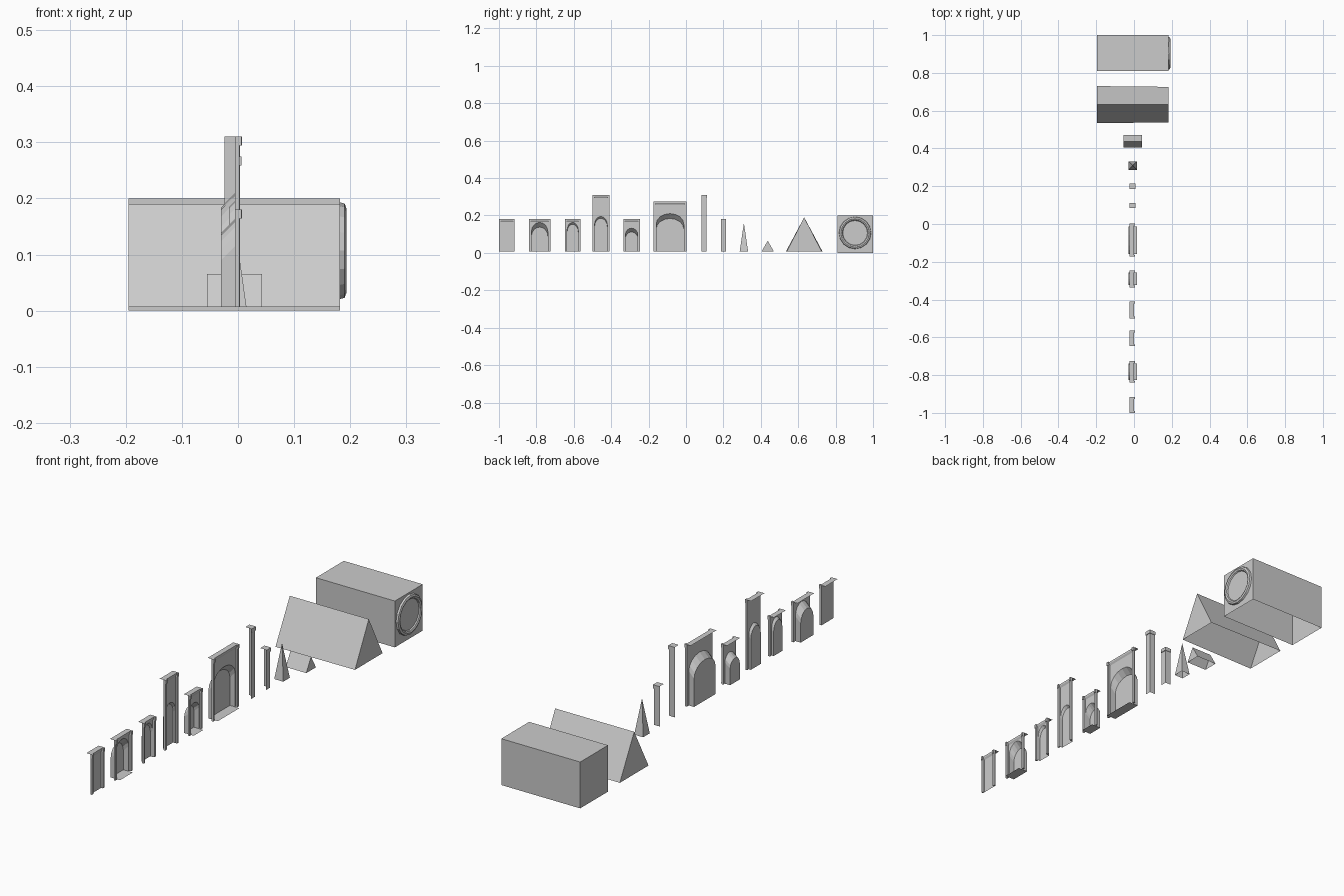
import bpy, bmesh, math

if "Cube" in bpy.data.objects:
    bpy.data.objects.remove(bpy.data.objects["Cube"])


def finish(bm, name):
    bmesh.ops.remove_doubles(bm, verts=bm.verts, dist=0.00005)
    bmesh.ops.recalc_face_normals(bm, faces=bm.faces)
    me = bpy.data.meshes.new(name)
    bm.to_mesh(me)
    bm.free()
    ob = bpy.data.objects.new(name, me)
    bpy.context.collection.objects.link(ob)
    return ob


def face(bm, *pts):
    return bm.faces.new([bm.verts.new(p) for p in pts])


def block(bm, x0, x1, y0, y1, z0, z1, open_bottom=False):
    b = [(x0, y0), (x1, y0), (x1, y1), (x0, y1)]
    for i in range(4):
        p, q = b[i], b[(i + 1) % 4]
        face(bm, (*p, z0), (*q, z0), (*q, z1), (*p, z1))
    face(bm, *[(*p, z1) for p in b])
    if not open_bottom:
        face(bm, *[(*p, z0) for p in b])


BASE = 0.007
SHEET = -0.005   # x of the wall sheets
BACK = -0.024    # rear edge of the top ledges


def arch(y0, y1, spring, top, n=8):
    c, r = (y0 + y1) / 2, (y1 - y0) / 2
    pts = [(c - r * math.cos(math.pi * i / n),
            spring + (top - spring) * math.sin(math.pi * i / n)) for i in range(n + 1)]
    return pts


def wall(name, y0, y1, top, opening=None):
    """Wall sheet with top ledge, edge pilasters and an optional arched recess.
    opening = (margin, spring, arch top, recess x, drop, floor front x or None)"""
    bm = bmesh.new()
    x = SHEET
    if opening is None:
        face(bm, (x, y0, BASE), (x, y1, BASE), (x, y1, top), (x, y0, top))
    else:
        m, spring, peak, xb, drop, floor = opening
        a0, a1 = y0 + m, y1 - m
        for s, e in ((y0, a0), (a1, y1)):
            face(bm, (x, s, BASE), (x, e, BASE), (x, e, top), (x, s, top))
        pts = arch(a0, a1, spring, peak)
        for (ya, za), (yb, zb) in zip(pts, pts[1:]):
            face(bm, (x, ya, za), (x, yb, zb), (x, yb, top), (x, ya, top))
        # recess with sloping arch soffit
        front = [(a0, BASE)] + pts + [(a1, BASE)]
        rear = [(y, z - drop if z > BASE else z) for y, z in front]
        for i in range(len(front) - 1):
            face(bm, (x, *front[i]), (x, *front[i + 1]), (xb, *rear[i + 1]), (xb, *rear[i]))
        face(bm, *[(xb, *p) for p in rear])
        if floor is not None:
            face(bm, (xb, a0, BASE), (floor, a0, BASE), (floor, a1, BASE), (xb, a1, BASE))
    # top ledge
    face(bm, (BACK, y0, top), (0, y0, top), (0, y1, top), (BACK, y1, top))
    face(bm, (0, y0, top), (0, y1, top), (0, y1, top - 0.008), (0, y0, top - 0.008))
    face(bm, (0, y0, top - 0.008), (0, y1, top - 0.008), (x, y1, top - 0.016), (x, y0, top - 0.016))
    # pilasters with small capitals
    for s, e in ((y0, y0 + 0.01), (y1 - 0.01, y1)):
        block(bm, x, 0.003, s, e, BASE, top - 0.016)
        block(bm, x, 0.006, s, e, top - 0.016, top)
    return finish(bm, name)


wall("plain_wall", -1.0, -0.916, 0.18)
wall("door_wall", -0.84, -0.725, 0.18, (0.014, 0.115, 0.163, -0.03, 0.025, 0.015))
wall("window_wall", -0.647, -0.565, 0.18, (0.011, 0.12, 0.163, -0.015, 0.01, None))
wall("tall_window_wall", -0.50, -0.41, 0.31, (0.011, 0.15, 0.195, -0.015, 0.01, None))
wall("small_door_wall", -0.335, -0.247, 0.18, (0.011, 0.098, 0.132, -0.03, 0.02, 0.015))
wall("main_door_wall", -0.173, 0.002, 0.275, (0.014, 0.155, 0.21, -0.03, 0.026, 0.015))


# corner pillars: two sheets meeting at the front edge, with a square cap
def pillar(name, y0, y1, top):
    bm = bmesh.new()
    x = 0.004
    face(bm, (x, y0, BASE), (x, y1, BASE), (x, y1, top), (x, y0, top))
    face(bm, (x, y1, BASE), (BACK, y1, BASE), (BACK, y1, top), (x, y1, top))
    face(bm, (BACK, y0, top), (x, y0, top), (x, y1, top), (BACK, y1, top))
    c = top - 0.016
    face(bm, (x + .003, y0, c), (x + .003, y1 + .002, c), (x + .003, y1 + .002, top), (x + .003, y0, top))
    face(bm, (x + .003, y1 + .002, c), (BACK, y1 + .002, c), (BACK, y1 + .002, top), (x + .003, y1 + .002, top))
    for z in (c, top):
        face(bm, (x, y0, z), (x + .003, y0, z), (x + .003, y1 + .002, z), (x, y1, z))
        face(bm, (x, y1, z), (x + .003, y1 + .002, z), (BACK, y1 + .002, z), (BACK, y1, z))
    return finish(bm, name)


pillar("tall_pillar", 0.084, 0.110, 0.31)
pillar("short_pillar", 0.186, 0.213, 0.18)

# spire: open-bottomed pyramid
bm = bmesh.new()
x0, x1, y0, y1 = -0.028, 0.015, 0.287, 0.332
corners = [(x0, y0), (x1, y0), (x1, y1), (x0, y1)]
tip = ((x0 + x1) / 2, (y0 + y1) / 2, 0.16)
for i in range(4):
    face(bm, (*corners[i], BASE), (*corners[(i + 1) % 4], BASE), tip)
finish(bm, "spire")


# gabled roofs, open below
def roof(name, x0, x1, y0, y1, top, taper=0.0):
    bm = bmesh.new()
    c = (y0 + y1) / 2
    a, b, r = (x0, y0, BASE), (x0, y1, BASE), (x0, c, top)
    d, e, s = (x1, y0 + taper, BASE), (x1, y1 - taper, BASE), (x1, c, top)
    face(bm, a, d, s, r)
    face(bm, b, r, s, e)
    face(bm, a, r, b)
    face(bm, d, e, s)
    return finish(bm, name)


roof("small_roof", -0.055, 0.043, 0.404, 0.47, 0.065)
roof("main_roof", -0.195, 0.182, 0.534, 0.73, 0.19, 0.004)

# nave block, open below
bm = bmesh.new()
block(bm, -0.195, 0.182, 0.81, 1.0, 0.0, 0.2, open_bottom=True)
finish(bm, "nave")

# round window: stepped rings on the end of the nave
bm = bmesh.new()
prof = [(0.086, 0.182), (0.084, 0.190), (0.076, 0.193), (0.069, 0.190), (0.066, 0.185)]
N = 16
rings = [[(x, 0.904 + r * math.cos(2 * math.pi * i / N), 0.107 + r * math.sin(2 * math.pi * i / N))
          for i in range(N)] for r, x in prof]
for p, q in zip(rings, rings[1:]):
    for i in range(N):
        j = (i + 1) % N
        face(bm, p[i], p[j], q[j], q[i])
face(bm, *rings[-1])
finish(bm, "round_window")
